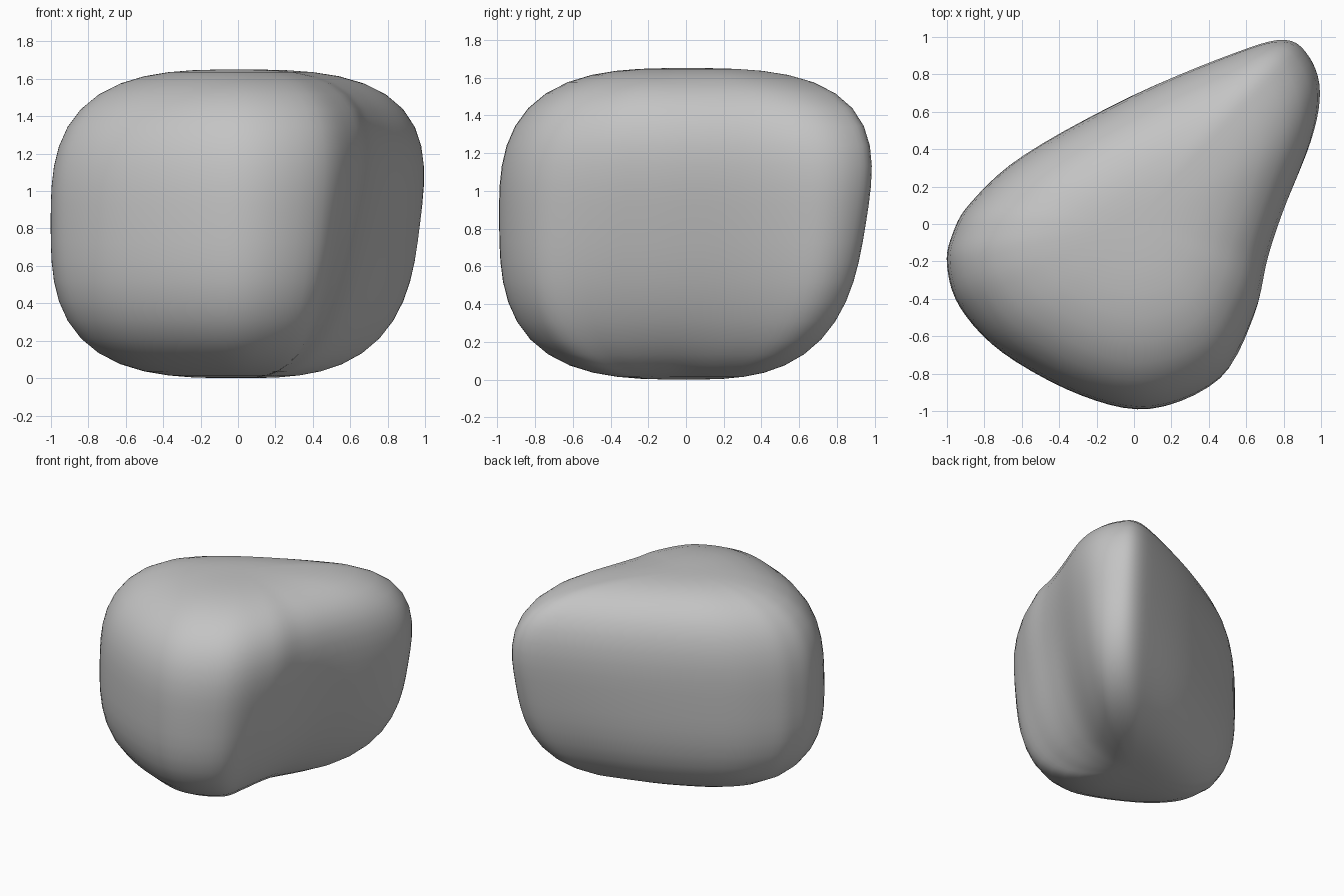
import bpy, bmesh, math
from mathutils import Vector
from mathutils.geometry import interpolate_bezier

if "Cube" in bpy.data.objects:
    bpy.data.objects.remove(bpy.data.objects["Cube"], do_unlink=True)

HEIGHT = 1.65
SHOULDER = 1.12   # height at which the upper outline is reached
POWER = 3         # boxiness of the vertical rounding
RINGS = 26
STEPS = 5

# Matching control points of the outline, from the rear tip round by the front
upper = [(1.01, .72), (.96, .45), (.8, .05), (.72, -.2), (.65, -.5), (.47, -.83), (.1, -.99),
         (-.28, -.92), (-.7, -.69), (-.93, -.44), (-1, -.22), (-.97, -.05), (-.87, .12),
         (-.58, .38), (0, .7), (.55, .93), (.82, 1.0), (.95, .91)]
lower = [(.87, .6), (.74, .34), (.54, .0), (.47, -.25), (.43, -.55), (.37, -.82), (.05, -.98),
         (-.3, -.9), (-.7, -.69), (-.93, -.46), (-1, -.22), (-.97, -.06), (-.88, .1),
         (-.62, .32), (-.05, .6), (.48, .77), (.72, .82), (.85, .75)]


def smooth_loop(points):
    """Closed smooth curve through the points."""
    pts = [Vector(p) for p in points]
    n = len(pts)
    loop = []
    for i, p in enumerate(pts):
        q = pts[(i + 1) % n]
        h1 = p + (q - pts[i - 1]) / 6
        h2 = q - (pts[(i + 2) % n] - p) / 6
        loop += interpolate_bezier(p, h1, h2, q, STEPS + 1)[:-1]
    return loop


def section(angle):
    """Height and outline scale along a rounded-box profile."""
    c, s = math.cos(angle), math.sin(angle)
    r = (abs(c) ** POWER + abs(s) ** POWER) ** (-1 / POWER)
    return HEIGHT / 2 * (1 + r * s), r * c


# Boulder body: blend the two outlines up the height, flaring on past the shoulder
top_loop, low_loop = smooth_loop(upper), smooth_loop(lower)
bm = bmesh.new()
rings = []
for k in range(1, RINGS):
    z, scale = section(math.pi * (k / RINGS - .5))
    blend = z / SHOULDER
    rings.append([bm.verts.new((*(a.lerp(b, blend) * scale).to_2d(), z))
                  for a, b in zip(low_loop, top_loop)])
count = len(top_loop)
for a, b in zip(rings, rings[1:]):
    for i in range(count):
        j = (i + 1) % count
        bm.faces.new((a[i], a[j], b[j], b[i]))
for ring, z in ((rings[0], 0), (rings[-1], HEIGHT)):
    pole = bm.verts.new((0, 0, z))
    for i in range(count):
        bm.faces.new((ring[i], ring[(i + 1) % count], pole))
bmesh.ops.recalc_face_normals(bm, faces=bm.faces)

mesh = bpy.data.meshes.new("boulder")
bm.to_mesh(mesh)
bm.free()
boulder = bpy.data.objects.new("boulder", mesh)
bpy.context.collection.objects.link(boulder)
mesh.shade_smooth()

# Plain stone colour
stone = bpy.data.materials.new("stone_grey")
stone.use_nodes = True
colour = (.55, .55, .55, 1)
stone.diffuse_color = colour
stone.node_tree.nodes["Principled BSDF"].inputs["Base Color"].default_value = colour
mesh.materials.append(stone)
